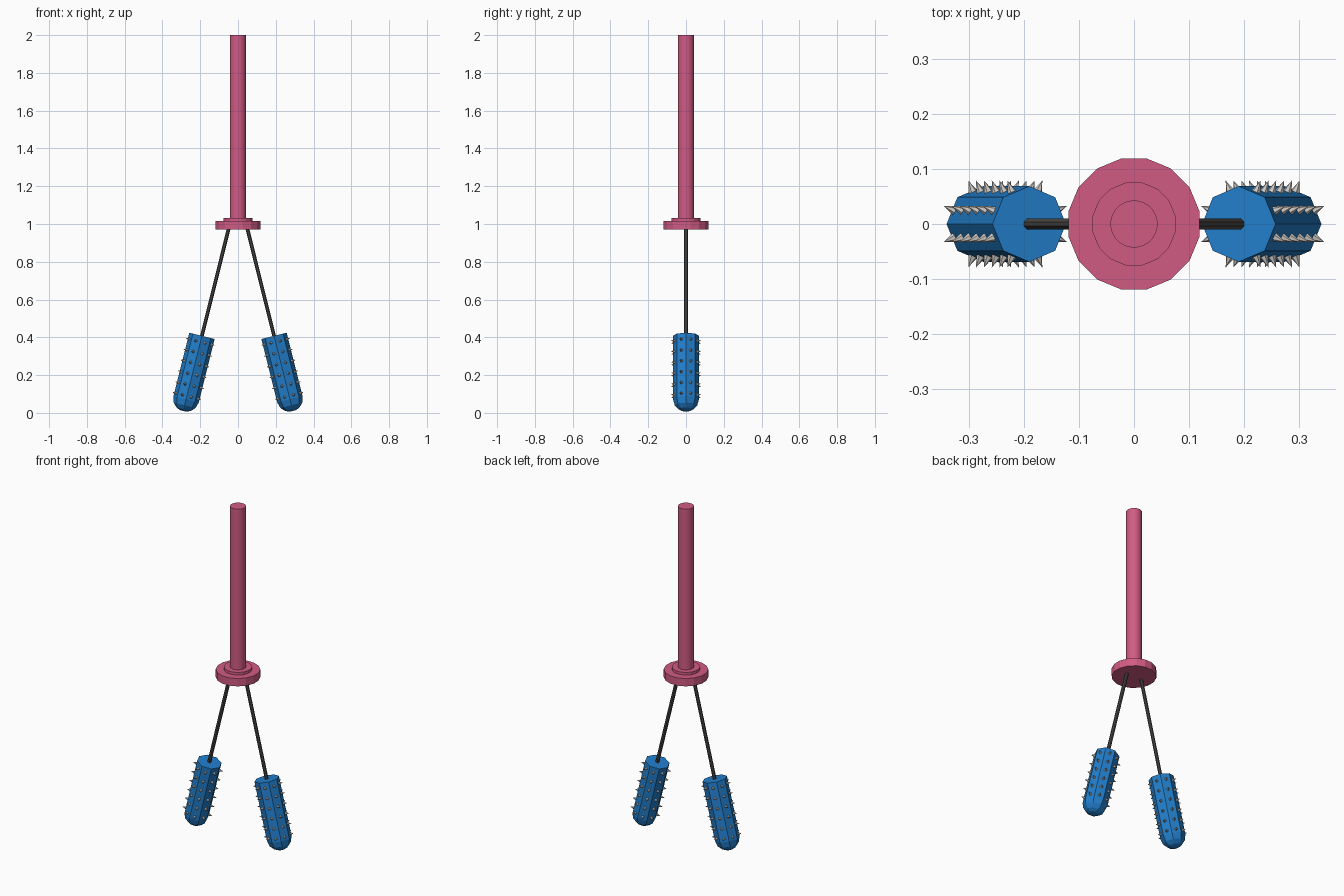
import bpy, bmesh, math
from mathutils import Vector, Matrix

if "Cube" in bpy.data.objects:
    bpy.data.objects.remove(bpy.data.objects["Cube"])


def material(name, rgb):
    m = bpy.data.materials.new(name)
    m.diffuse_color = (*rgb, 1)
    m.use_nodes = True
    m.node_tree.nodes["Principled BSDF"].inputs["Base Color"].default_value = m.diffuse_color
    return m


PINK = material("pink", (0.64, 0.105, 0.23))
BLUE = material("blue", (0.016, 0.21, 0.60))
DARK = material("dark_grey", (0.075, 0.072, 0.068))
STEEL = material("pale_steel", (0.62, 0.59, 0.56))


def lathe(bm, profile, sides, phase=0.0, mat=Matrix()):
    """Revolve (radius, height) points round local z; close both ends."""
    rings = []
    for r, z in profile:
        rings.append([bm.verts.new(mat @ Vector((r * math.cos(a), r * math.sin(a), z)))
                      for a in (phase + 2 * math.pi * i / sides for i in range(sides))])
    for a, b in zip(rings, rings[1:]):
        for i in range(sides):
            j = (i + 1) % sides
            bm.faces.new((a[i], a[j], b[j], b[i]))
    bm.faces.new(rings[0][::-1])
    bm.faces.new(rings[-1])


def finish(bm, name, mat, smooth=None):
    bmesh.ops.recalc_face_normals(bm, faces=bm.faces)
    me = bpy.data.meshes.new(name)
    bm.to_mesh(me)
    bm.free()
    me.materials.append(mat)
    ob = bpy.data.objects.new(name, me)
    bpy.context.collection.objects.link(ob)
    if smooth:
        bpy.ops.object.select_all(action='DESELECT')
        ob.select_set(True)
        bpy.context.view_layer.objects.active = ob
        bpy.ops.object.shade_smooth_by_angle(angle=math.radians(smooth))
    return ob


# Handle, collar and guard disc
for name, r, z0, z1, sides in (("handle", 0.043, 1.0, 2.0, 24),
                               ("collar", 0.077, 1.0, 1.033, 16),
                               ("guard_disc", 0.1215, 0.97, 1.017, 16)):
    bm = bmesh.new()
    lathe(bm, [(r, z0), (r, z1)], sides, math.pi / sides)
    finish(bm, name, PINK, 30 if name == "handle" else None)

TILT = math.radians(14)
R, LENGTH, DOME = 0.069, 0.412, 0.066
for side, label in ((1, "right"), (-1, "left")):
    # local +z runs down the rod, starting at the club's top centre
    frame = Matrix.Translation((side * 0.191, 0, 0.408)) @ \
        Matrix.Rotation(side * (math.pi - TILT), 4, 'Y')

    # Rod
    bm = bmesh.new()
    lathe(bm, [(0.0105, -0.60), (0.0105, 0.02)], 8, math.pi / 8, frame)
    finish(bm, label + "_rod", DARK)

    # Club with a rounded end
    bm = bmesh.new()
    profile = [(R, 0), (R, LENGTH - DOME)]
    for deg in (30, 55, 75):
        a = math.radians(deg)
        profile.append((R * math.cos(a), LENGTH - DOME + DOME * math.sin(a)))
    lathe(bm, profile, 8, 0, frame)
    finish(bm, label + "_club", BLUE)

    # Spikes: six rows of eight, one column on each flat
    bm = bmesh.new()
    base = R * math.cos(math.pi / 8) - 0.003
    for row in range(6):
        for k in range(8):
            m = frame @ Matrix.Rotation(math.pi / 8 + k * math.pi / 4, 4, 'Z') \
                @ Matrix.Translation((base, 0, 0.033 + row * 0.059)) \
                @ Matrix.Rotation(math.pi / 2, 4, 'Y') @ Matrix.Translation((0, 0, 0.0125))
            bmesh.ops.create_cone(bm, cap_ends=True, segments=6, radius1=0.0095,
                                  radius2=0, depth=0.025, matrix=m)
    finish(bm, label + "_spikes", STEEL)
